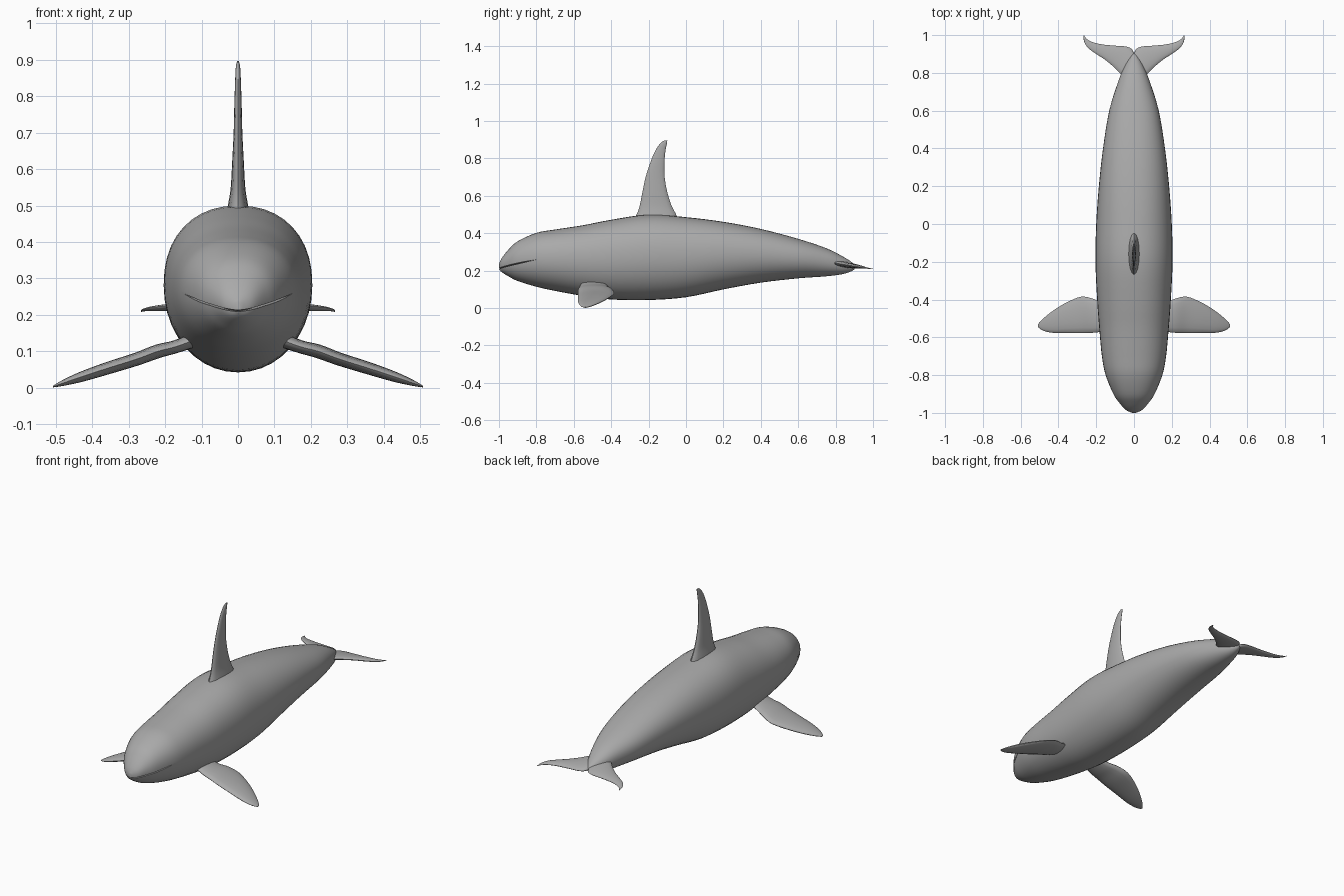
import bpy, bmesh, math
from mathutils import Vector

if "Cube" in bpy.data.objects:
    bpy.data.objects.remove(bpy.data.objects["Cube"])

skin = bpy.data.materials.new("grey_skin")
skin.diffuse_color = (0.4, 0.4, 0.4, 1)
skin.use_nodes = True
skin.node_tree.nodes["Principled BSDF"].inputs["Base Color"].default_value = skin.diffuse_color


def spline(rows, steps):
    """Smooth (Catmull-Rom) resampling of rows of numbers."""
    out = []
    for i in range(len(rows) - 1):
        p0, p1, p2, p3 = (rows[max(0, min(len(rows) - 1, i + k))] for k in (-1, 0, 1, 2))
        for s in range(steps):
            t = s / steps
            out.append([0.5 * (2 * b + (c - a) * t + (2 * a - 5 * b + 4 * c - d) * t * t
                               + (3 * b - a - 3 * c + d) * t ** 3)
                        for a, b, c, d in zip(p0, p1, p2, p3)])
    return out + [list(rows[-1])]


def loft(name, rings, mirror=False):
    """Skin closed rings of points and close both ends."""
    bm = bmesh.new()
    loops = [[bm.verts.new(p) for p in ring] for ring in rings]
    n = len(loops[0])
    for a, b in zip(loops, loops[1:]):
        for i in range(n):
            j = (i + 1) % n
            bm.faces.new((a[i], a[j], b[j], b[i]))
    bm.faces.new(loops[0])
    bm.faces.new(loops[-1])
    bmesh.ops.recalc_face_normals(bm, faces=bm.faces)
    mesh = bpy.data.meshes.new(name)
    bm.to_mesh(mesh)
    bm.free()
    obj = bpy.data.objects.new(name, mesh)
    bpy.context.collection.objects.link(obj)
    mesh.materials.append(skin)
    if mirror:
        obj.modifiers.new("mirror", "MIRROR")
    return obj


def smooth(obj, angle):
    bpy.ops.object.select_all(action='DESELECT')
    obj.select_set(True)
    bpy.context.view_layer.objects.active = obj
    bpy.ops.object.shade_smooth_by_angle(angle=math.radians(angle))


def fin(name, rows, normal, mirror=False, sides=16):
    """Rows: leading point, trailing point, half thickness."""
    rings = []
    for r in spline(rows, 4):
        lead, trail, t = Vector(r[0:3]), Vector(r[3:6]), max(r[6], 0.001)
        mid, half = (lead + trail) / 2, (lead - trail) / 2
        rings.append([mid + half * math.cos(a) + Vector(normal) * t * math.sin(a)
                      for a in (2 * math.pi * i / sides for i in range(sides))])
    smooth(loft(name, rings, mirror), 60)


# Body: y, top z, bottom z, half width
BODY = [(-1.0, 0.235, 0.208, 0.008), (-0.985, 0.267, 0.192, 0.042), (-0.95, 0.312, 0.17, 0.075),
        (-0.9, 0.357, 0.145, 0.109), (-0.8, 0.402, 0.114, 0.15), (-0.7, 0.42, 0.092, 0.17),
        (-0.55, 0.443, 0.065, 0.184), (-0.4, 0.472, 0.046, 0.195), (-0.2, 0.5, 0.043, 0.204),
        (0.0, 0.486, 0.058, 0.2), (0.2, 0.461, 0.1, 0.186), (0.4, 0.423, 0.136, 0.164),
        (0.6, 0.37, 0.159, 0.131), (0.75, 0.32, 0.17, 0.085), (0.84, 0.275, 0.182, 0.049),
        (0.89, 0.243, 0.2, 0.02), (0.905, 0.228, 0.215, 0.005)]
SIDES = 40
rings = []
for y, top, bottom, w in spline(BODY, 4):
    middle = bottom + (top - bottom) * 0.52
    ring = []
    for i in range(SIDES):
        c, s = math.cos(2 * math.pi * i / SIDES), math.sin(2 * math.pi * i / SIDES)
        e = 0.9 if s > 0 else 0.98
        h = top - middle if s > 0 else middle - bottom
        ring.append((math.copysign(abs(c) ** e, c) * w, y,
                     middle + math.copysign(abs(s) ** e, s) * h))
    rings.append(ring)
body = loft("body", rings)

# Mouth: thin groove that follows the snout, shallow at both corners
half_path = [(0.0, -1.0), (0.022, -0.995), (0.042, -0.983), (0.073, -0.95),
             (0.106, -0.9), (0.13, -0.85), (0.147, -0.8)]
path = [(-x, y) for x, y in half_path[:0:-1]] + half_path
groove = []
for x, y in spline(path, 3):
    z = 0.211 + 0.048 * ((y + 1) / 0.2) ** 0.8 if y > -1 else 0.211
    out = Vector((x, (y + 0.8) * 0.6, 0)).normalized()
    fade = min(1, max(0.08, (-0.79 - y) / 0.08))
    p = Vector((x, y, z))
    inner, outer, h = p - out * 0.02 * fade, p + out * 0.03, Vector((0, 0, 0.006 * fade))
    groove.append([inner, outer - h, outer + h])
cutter = loft("mouth_cutter", groove)
cutter.hide_render = True
cutter.hide_set(True)
cut = body.modifiers.new("mouth", "BOOLEAN")
cut.operation, cut.solver, cut.object = 'DIFFERENCE', 'EXACT', cutter
smooth(body, 40)

# Dorsal fin
DORSAL = [(0.46, -0.285, -0.035, 0.036), (0.505, -0.262, -0.055, 0.027), (0.55, -0.247, -0.078, 0.02),
          (0.62, -0.233, -0.1, 0.016), (0.7, -0.216, -0.114, 0.012), (0.78, -0.19, -0.115, 0.01),
          (0.84, -0.165, -0.11, 0.008), (0.88, -0.138, -0.102, 0.006), (0.897, -0.115, -0.1, 0.002)]
fin("dorsal_fin", [(0, a, z, 0, b, z, t) for z, a, b, t in DORSAL], (1, 0, 0))

# Flippers: x, z, leading y, trailing y, half thickness
FLIPPER = [(0.11, 0.135, -0.56, -0.43, 0.02), (0.17, 0.113, -0.57, -0.415, 0.018),
           (0.22, 0.1, -0.576, -0.395, 0.019), (0.28, 0.078, -0.577, -0.385, 0.018),
           (0.36, 0.053, -0.577, -0.417, 0.017), (0.43, 0.03, -0.576, -0.46, 0.014),
           (0.48, 0.013, -0.565, -0.5, 0.008), (0.508, 0.003, -0.546, -0.53, 0.002)]
fin("flippers", [(x, a, z, x, b, z, t) for x, z, a, b, t in FLIPPER], (0.3, 0, 0.95), True)

# Tail flukes: leading x, y, trailing x, y, half thickness
FLUKE = [(0.0, 0.76, 0.0, 0.905, 0.016), (0.06, 0.785, 0.014, 0.928, 0.015),
         (0.1, 0.825, 0.045, 0.94, 0.013), (0.15, 0.867, 0.1, 0.944, 0.011),
         (0.2, 0.9, 0.17, 0.951, 0.009), (0.243, 0.932, 0.222, 0.964, 0.006),
         (0.264, 0.966, 0.25, 0.98, 0.003), (0.267, 0.999, 0.264, 0.999, 0.001)]
drop = lambda y: 0.24 - (y - 0.8) * 0.155
fin("tail_flukes", [(a, b, drop(b), c, d, drop(d), t) for a, b, c, d, t in FLUKE],
    (0, 0.15, 0.99), True)
